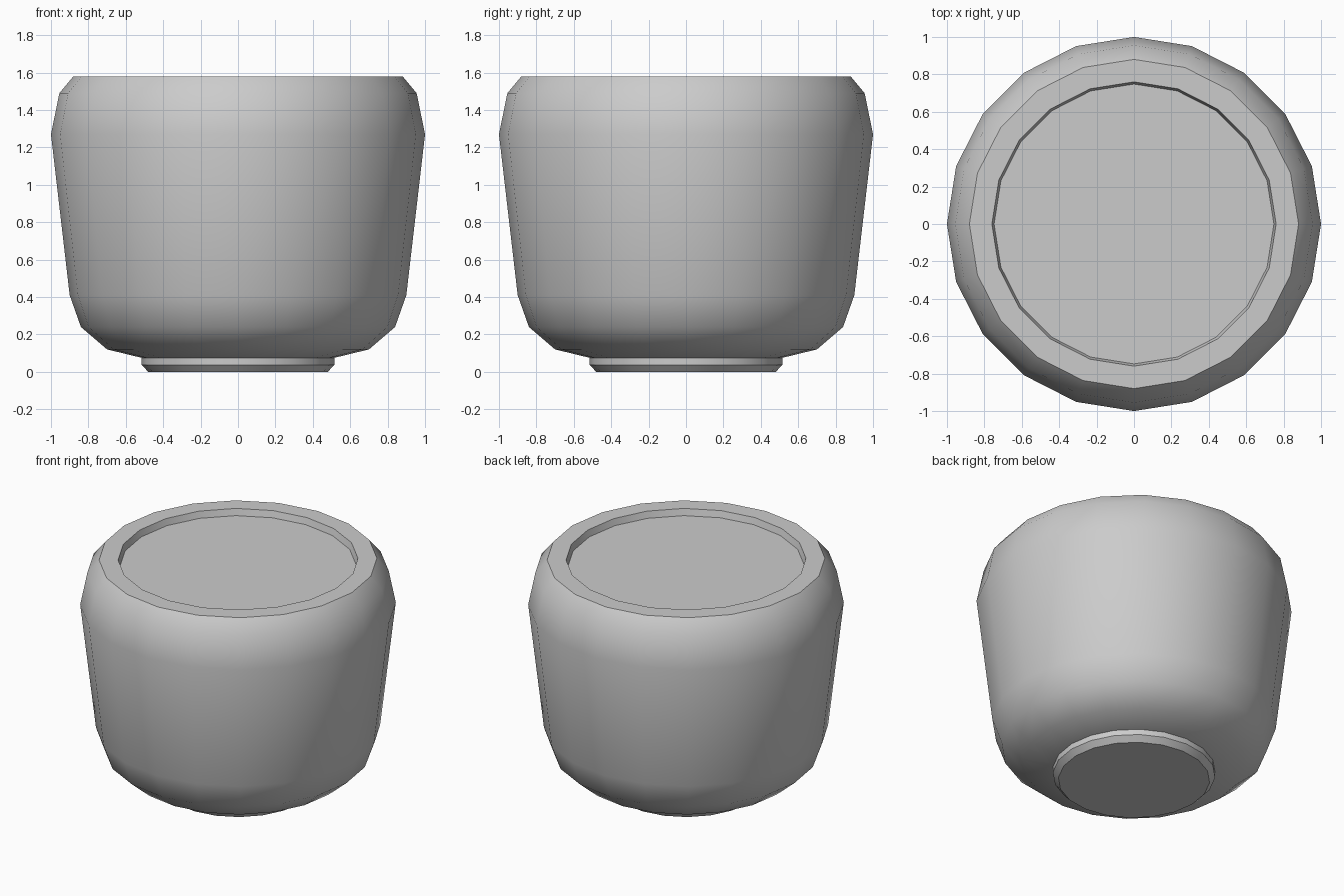
import bpy, bmesh, math

if "Cube" in bpy.data.objects:
    bpy.data.objects.remove(bpy.data.objects["Cube"])

SIDES = 20


def lathe(name, profile, cap_start=False, cap_end=False):
    """Spin a (radius, z) profile around the z axis."""
    bm = bmesh.new()
    rings = []
    for r, z in profile:
        rings.append([bm.verts.new((r * math.cos(2 * math.pi * i / SIDES),
                                    r * math.sin(2 * math.pi * i / SIDES), z))
                      for i in range(SIDES)])
    for a, b in zip(rings, rings[1:]):
        for i in range(SIDES):
            j = (i + 1) % SIDES
            bm.faces.new((a[i], a[j], b[j], b[i]))
    if cap_start:
        bm.faces.new(rings[0][::-1])
    if cap_end:
        bm.faces.new(rings[-1])
    mesh = bpy.data.meshes.new(name)
    bm.to_mesh(mesh)
    bm.free()
    obj = bpy.data.objects.new(name, mesh)
    bpy.context.collection.objects.link(obj)
    bpy.ops.object.select_all(action='DESELECT')
    obj.select_set(True)
    bpy.context.view_layer.objects.active = obj
    bpy.ops.object.shade_smooth_by_angle(angle=math.radians(38))
    return obj


# Rounded cup body with a flat rim, recessed top closing the inside
lathe("cup_body", [
    (0.515, 0.075), (0.70, 0.12), (0.84, 0.24), (0.90, 0.41),
    (1.00, 1.27), (0.955, 1.49), (0.88, 1.58),
    (0.76, 1.58), (0.748, 1.535),
], cap_end=True)

# Foot ring with bevelled lower edge
lathe("foot", [(0.48, 0.0), (0.515, 0.037), (0.515, 0.075)], cap_start=True)
